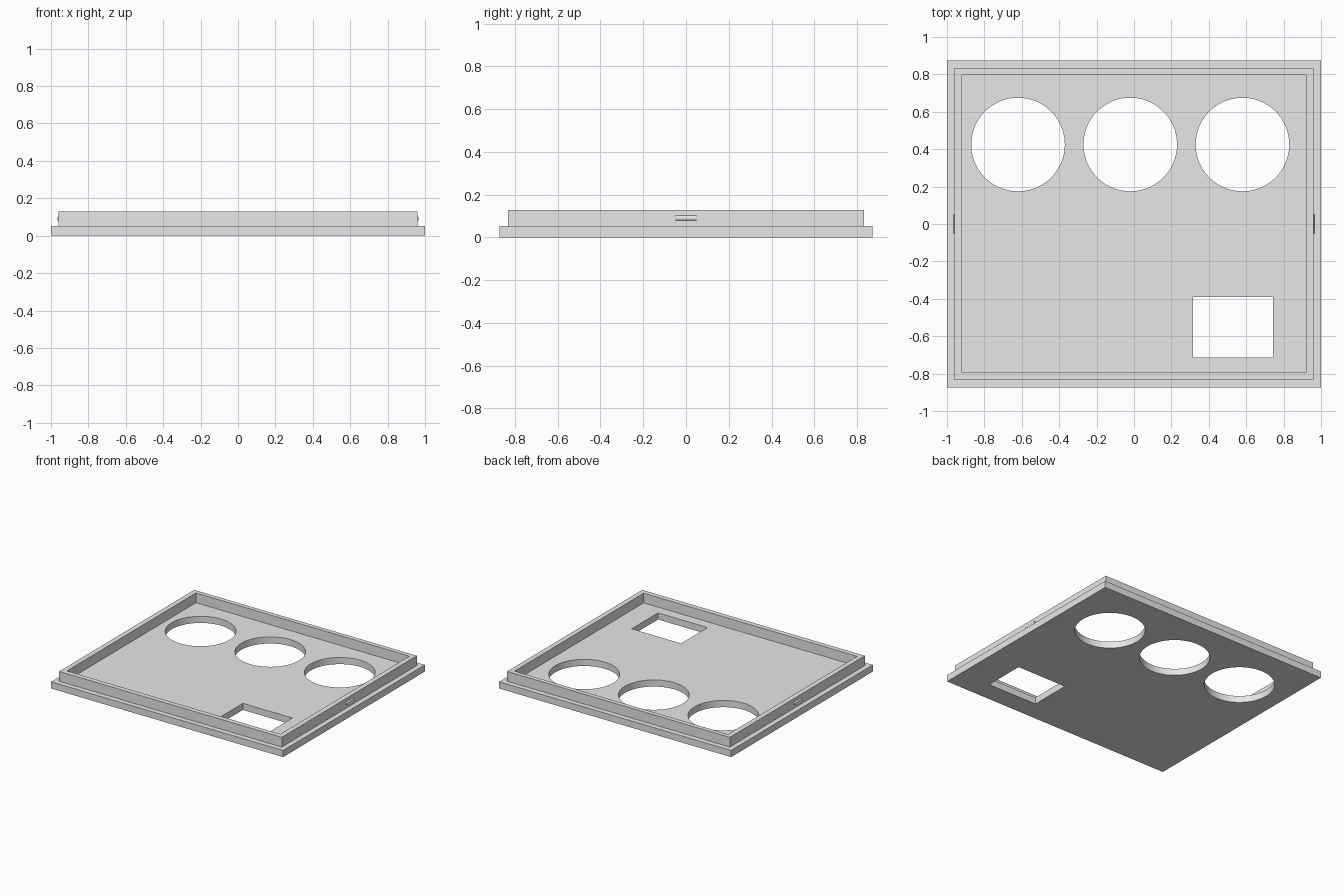
import bpy, bmesh
from math import cos, sin, pi
from mathutils import Matrix

cube = bpy.data.objects.get("Cube")
if cube:
    bpy.data.objects.remove(cube, do_unlink=True)

grey = bpy.data.materials.new("light grey plastic")
grey.use_nodes = True
grey.diffuse_color = (0.8, 0.8, 0.8, 1)
grey.node_tree.nodes["Principled BSDF"].inputs["Base Color"].default_value = (0.8, 0.8, 0.8, 1)


def rect(x0, x1, y0, y1):
    return [(x0, y0), (x1, y0), (x1, y1), (x0, y1)]


def circle(cx, cy, r, n=96):
    return [(cx + r * cos(2 * pi * i / n), cy + r * sin(2 * pi * i / n)) for i in range(n)]


def finish(obj):
    bpy.ops.object.select_all(action='DESELECT')
    obj.select_set(True)
    bpy.context.view_layer.objects.active = obj


def slab(name, outlines, z0, z1):
    """Filled flat profile (first outline outside, the rest holes) extruded from z0 to z1."""
    curve = bpy.data.curves.new(name, 'CURVE')
    curve.dimensions = '2D'
    curve.fill_mode = 'BOTH'
    curve.extrude = (z1 - z0) / 2
    for points in outlines:
        spline = curve.splines.new('POLY')
        spline.points.add(len(points) - 1)
        for p, (x, y) in zip(spline.points, points):
            p.co = (x, y, 0, 1)
        spline.use_cyclic_u = True
    curve.materials.append(grey)
    obj = bpy.data.objects.new(name, curve)
    bpy.context.collection.objects.link(obj)
    finish(obj)
    bpy.ops.object.convert(target='MESH')
    obj = bpy.context.view_layer.objects.active
    # Weld the caps to the sides and set the height
    bm = bmesh.new()
    bm.from_mesh(obj.data)
    bmesh.ops.remove_doubles(bm, verts=bm.verts, dist=0.0001)
    bmesh.ops.translate(bm, verts=bm.verts, vec=(0, 0, (z0 + z1) / 2))
    bmesh.ops.recalc_face_normals(bm, faces=bm.faces)
    bm.to_mesh(obj.data)
    bm.free()
    finish(obj)
    bpy.ops.object.shade_smooth_by_angle()


# Base plate with three round openings and a window
holes = [circle(x, 0.425, 0.25) for x in (-0.62, -0.02, 0.58)]
window = rect(0.315, 0.742, -0.715, -0.39)
slab("base_plate", [rect(-1, 1, -0.873, 0.873)] + holes + [window], 0, 0.052)

# Raised rim
slab("raised_rim", [rect(-0.96, 0.96, -0.832, 0.832),
                    rect(-0.92, 0.92, -0.793, 0.797)], 0.052, 0.128)

# Rounded snap ridges on both sides of the rim
for side, x in (("left", 0.953), ("right", -0.953)):
    bm = bmesh.new()
    bmesh.ops.create_cone(bm, cap_ends=True, segments=32, radius1=0.014, radius2=0.014, depth=0.1,
                          matrix=Matrix.Translation((x, 0, 0.09)) @ Matrix.Rotation(pi / 2, 4, 'X'))
    name = side + "_snap_ridge"
    mesh = bpy.data.meshes.new(name)
    bm.to_mesh(mesh)
    bm.free()
    mesh.materials.append(grey)
    obj = bpy.data.objects.new(name, mesh)
    bpy.context.collection.objects.link(obj)
    finish(obj)
    bpy.ops.object.shade_smooth_by_angle()
